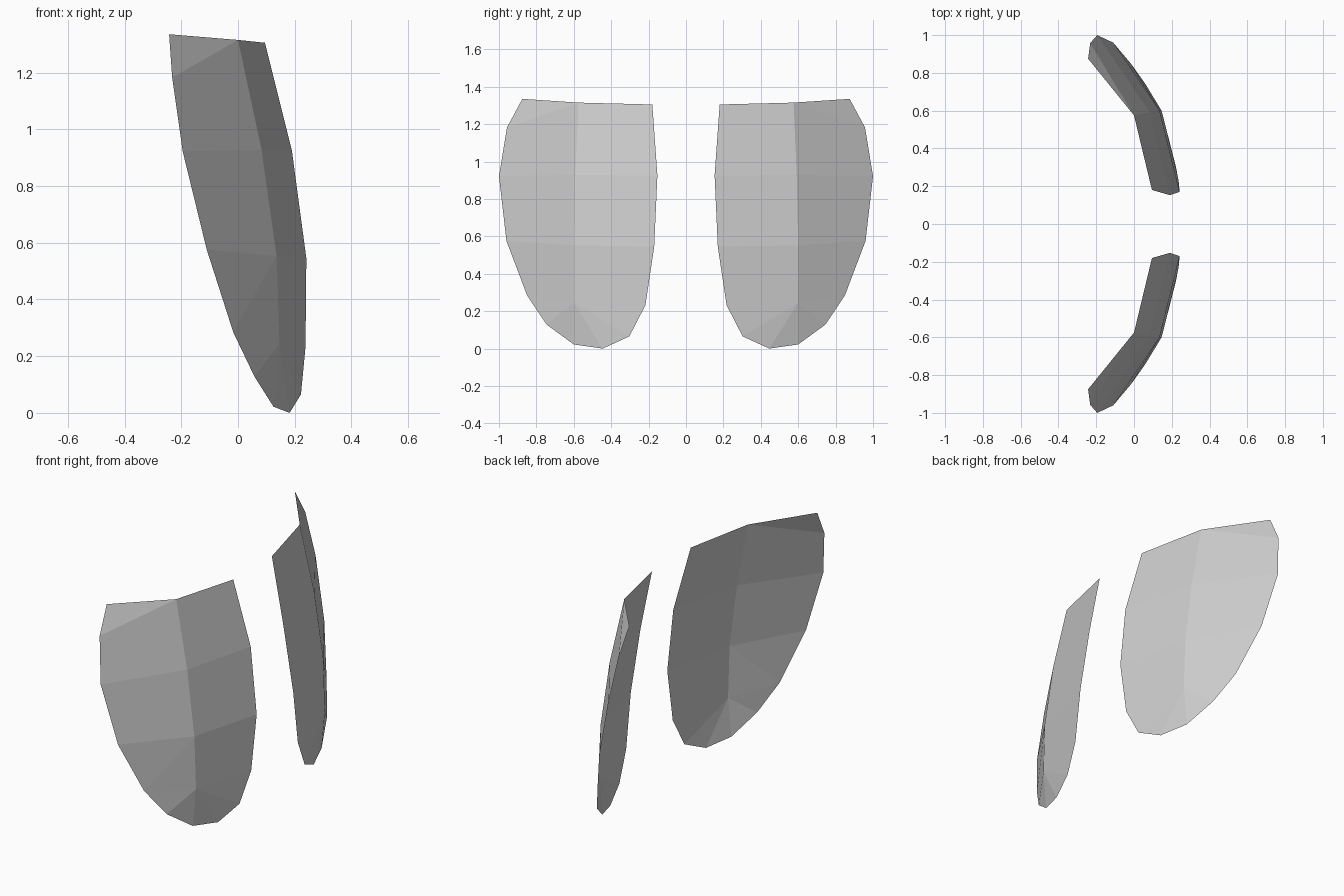
import bpy, bmesh

if "Cube" in bpy.data.objects:
    bpy.data.objects.remove(bpy.data.objects["Cube"])

# Plate rim, listed as (x, y, z) from the inner top corner round to the outer top corner
inner = [(.095, .18, 1.305), (.19, .153, .925), (.241, .17, .545), (.238, .217, .232)]
bottom = [(.222, .303, .065), (.182, .445, 0), (.125, .6, .022), (.058, .745, .128)]
outer = [(-.017, .85, .285), (-.11, .96, .575), (-.195, 1, .922),
         (-.232, .957, 1.182), (-.243, .875, 1.335)]
# Central crease, top to bottom
crease = [(0, .575, 1.315), (.083, .592, .928), (.136, .6, .552), (.146, .6, .245)]

bm = bmesh.new()
I, B, O, C = ([bm.verts.new(p) for p in row] for row in (inner, bottom, outer, crease))

# Inner column of panels
for k in range(3):
    bm.faces.new((C[k], I[k], I[k + 1], C[k + 1]))

# Fan round the rounded lower tip
rim = [I[3]] + B + [O[0]]
for a, b in zip(rim, rim[1:]):
    bm.faces.new((C[3], a, b))

# Outer column of panels
bm.faces.new((C[3], O[0], C[2]))
bm.faces.new((C[2], O[0], O[1]))
bm.faces.new((C[2], O[1], O[2], C[1]))
bm.faces.new((C[1], O[2], O[3], C[0]))
bm.faces.new((C[0], O[3], O[4]))

# Keep the convex side facing +x
bmesh.ops.recalc_face_normals(bm, faces=bm.faces)
bm.normal_update()
if sum(f.normal.x for f in bm.faces) < 0:
    bmesh.ops.reverse_faces(bm, faces=bm.faces)

mesh = bpy.data.meshes.new("curved_plates")
bm.to_mesh(mesh)
bm.free()
plates = bpy.data.objects.new("curved_plates", mesh)
bpy.context.collection.objects.link(plates)

# Matching plate on the other side
mirror = plates.modifiers.new("mirror", 'MIRROR')
mirror.use_axis = (False, True, False)
mirror.use_mirror_merge = False
